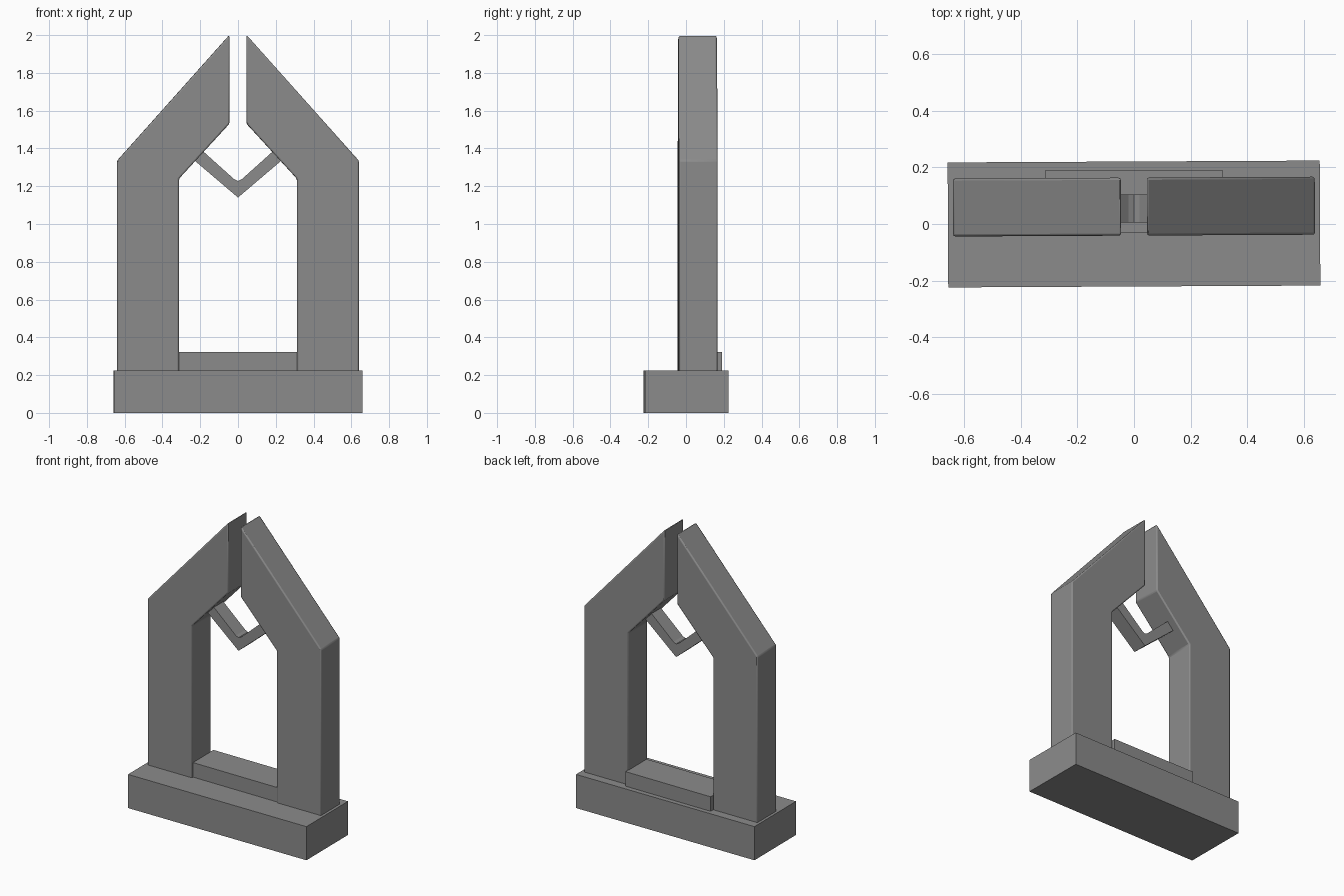
import bpy, bmesh, math

old = bpy.data.objects.get("Cube")
if old:
    bpy.data.objects.remove(old, do_unlink=True)

# One stone grey for everything
stone = bpy.data.materials.new("stone grey")
stone.use_nodes = True
grey = (0.26, 0.26, 0.26, 1)
stone.diffuse_color = grey
stone.node_tree.nodes["Principled BSDF"].inputs["Base Color"].default_value = grey


def prism(name, outline, y0, y1, bevel=0.0, turn=0.0):
    """Extrude an outline in x and z from y0 to y1."""
    bm = bmesh.new()
    face = bm.faces.new([bm.verts.new((x, y0, z)) for x, z in outline])
    ext = bmesh.ops.extrude_face_region(bm, geom=[face])
    verts = [v for v in ext["geom"] if isinstance(v, bmesh.types.BMVert)]
    bmesh.ops.translate(bm, verts=verts, vec=(0, y1 - y0, 0))
    bmesh.ops.recalc_face_normals(bm, faces=bm.faces)
    mesh = bpy.data.meshes.new(name)
    bm.to_mesh(mesh)
    bm.free()
    mesh.materials.append(stone)
    obj = bpy.data.objects.new(name, mesh)
    bpy.context.collection.objects.link(obj)
    obj.rotation_euler.z = turn
    if bevel:
        mod = obj.modifiers.new("soft edges", "BEVEL")
        mod.width = bevel
        mod.segments = 2
        bpy.ops.object.select_all(action="DESELECT")
        obj.select_set(True)
        bpy.context.view_layer.objects.active = obj
        bpy.ops.object.shade_smooth_by_angle(angle=math.radians(35))
    return obj


def box(half, z0, z1):
    return [(-half, z0), (half, z0), (half, z1), (-half, z1)]


# Plinth and the low sill between the pillars
prism("base", box(0.658, 0, 0.225), -0.221, 0.221, turn=0.005)
prism("sill", box(0.315, 0.2, 0.322), -0.03, 0.19)

# Pillars that lean in to a split peak
pillar = [(0.64, 0.2), (0.64, 1.335), (0.046, 2.0), (0.046, 1.53),
          (0.312, 1.24), (0.312, 0.2)]
for side, name in ((1, "left_pillar"), (-1, "right_pillar")):
    prism(name, [(side * x, z) for x, z in pillar], -0.041, 0.164, 0.008, 0.005)

# V-shaped hanger below the peak
arm = [(0.235, 1.34), (0.185, 1.385), (0.02, 1.237)]
hanger = [(0, 1.14)] + arm + [(0, 1.228)] + [(-x, z) for x, z in reversed(arm)]
prism("hanger", hanger, 0.005, 0.105)
